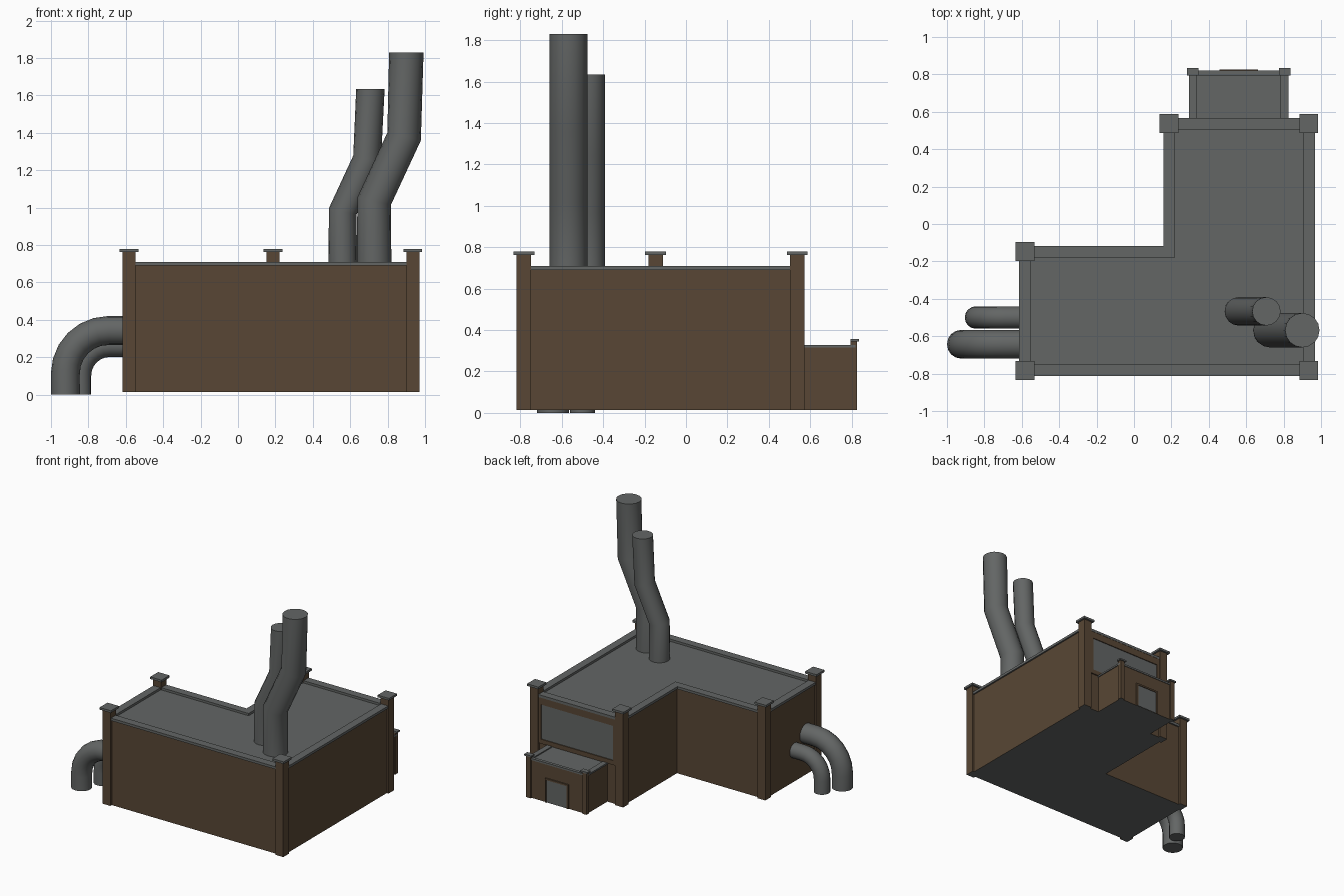
import bpy, bmesh, math
from mathutils import Vector

if "Cube" in bpy.data.objects:
    bpy.data.objects.remove(bpy.data.objects["Cube"])


def material(name, rgb):
    m = bpy.data.materials.new(name)
    m.diffuse_color = (*rgb, 1)
    m.use_nodes = True
    m.node_tree.nodes["Principled BSDF"].inputs["Base Color"].default_value = m.diffuse_color
    return m


BROWN = material("brown_wall", (0.098, 0.062, 0.035))
GREY = material("grey_metal", (0.125, 0.132, 0.130))


def finish(name, bm, mats):
    bmesh.ops.recalc_face_normals(bm, faces=bm.faces)
    me = bpy.data.meshes.new(name)
    # faces pointing straight up or down take the last material (roof, underside)
    for f in bm.faces:
        f.normal_update()
        f.material_index = len(mats) - 1 if abs(f.normal.z) > 0.9 else 0
    bm.to_mesh(me)
    bm.free()
    for m in mats:
        me.materials.append(m)
    ob = bpy.data.objects.new(name, me)
    bpy.context.collection.objects.link(ob)
    return ob


def box(name, x0, x1, y0, y1, z0, z1, *mats):
    bm = bmesh.new()
    bmesh.ops.create_cube(bm, size=1)
    for v in bm.verts:
        v.co = ((x0 + x1) / 2 + v.co.x * (x1 - x0), (y0 + y1) / 2 + v.co.y * (y1 - y0),
                (z0 + z1) / 2 + v.co.z * (z1 - z0))
    return finish(name, bm, mats)


def ring(name, outer, inner, lo, hi, mat, upright=False):
    """Flat frame between two outlines, extruded along z (or y when upright)."""
    bm = bmesh.new()
    place = (lambda p, h: (p[0], h, p[1])) if upright else (lambda p, h: (p[0], p[1], h))
    loops = [[bm.verts.new(place(p, h)) for p in pts]
             for pts, h in ((outer, lo), (outer, hi), (inner, hi), (inner, lo))]
    n = len(outer)
    for k in range(4):
        a, b = loops[k], loops[(k + 1) % 4]
        for i in range(n):
            j = (i + 1) % n
            bm.faces.new((a[i], a[j], b[j], b[i]))
    return finish(name, bm, [mat])


def rect(x0, x1, z0, z1):
    return [(x0, z0), (x1, z0), (x1, z1), (x0, z1)]


def tube(name, y, path, r, sides=16):
    """Round pipe following a path in the xz plane."""
    bm = bmesh.new()
    pts = [Vector(p) for p in path]
    rings = []
    for i, p in enumerate(pts):
        t = Vector((0, 0))
        if i > 0:
            t += (p - pts[i - 1]).normalized()
        if i < len(pts) - 1:
            t += (pts[i + 1] - p).normalized()
        if i in (0, len(pts) - 1) and abs(t.y) > 0.9:
            t = Vector((0, t.y))  # level ends
        t.normalize()
        n = Vector((t.y, -t.x))
        rings.append([])
        for k in range(sides):
            a = math.tau * k / sides
            c, s = r * math.cos(a), r * math.sin(a)
            rings[-1].append(bm.verts.new((p.x + n.x * c, y + s, p.y + n.y * c)))
    for a, b in zip(rings, rings[1:]):
        for k in range(sides):
            j = (k + 1) % sides
            bm.faces.new((a[k], a[j], b[j], b[k]))
    bm.faces.new(rings[0])
    bm.faces.new(rings[-1])
    ob = finish(name, bm, [GREY])
    bpy.ops.object.select_all(action='DESELECT')
    ob.select_set(True)
    bpy.context.view_layer.objects.active = ob
    bpy.ops.object.shade_smooth_by_angle(angle=math.radians(35))
    return ob


def plan(d):
    """L-shaped building outline, inset by d."""
    return [(-0.615 + d, -0.812 + d), (0.967 - d, -0.812 + d), (0.967 - d, 0.567 - d),
            (0.157 + d, 0.567 - d), (0.157 + d, -0.117 - d), (-0.615 + d, -0.117 - d)]


# main L-shaped block: brown walls, grey roof and underside
bm = bmesh.new()
base = bm.faces.new([bm.verts.new((x, y, 0.015)) for x, y in plan(0.012)])
up = bmesh.ops.extrude_face_region(bm, geom=[base], use_keep_orig=True)["geom"]
for v in up:
    if isinstance(v, bmesh.types.BMVert):
        v.co.z = 0.692
finish("main_block", bm, [BROWN, GREY])
ring("roof_coping", plan(0), plan(0.062), 0.69, 0.71, GREY)

# corner pillars with caps
for i, (x, y) in enumerate([(-0.583, -0.783), (0.935, -0.783), (0.935, 0.537),
                            (0.187, 0.537), (-0.583, -0.147)]):
    box(f"pillar_{i}", x - 0.035, x + 0.035, y - 0.035, y + 0.035, 0.015, 0.766, BROWN, GREY)
    box(f"pillar_cap_{i}", x - 0.05, x + 0.05, y - 0.05, y + 0.05, 0.763, 0.78, GREY)

# large window above the porch
ring("window_frame", rect(0.222, 0.90, 0.325, 0.69), rect(0.245, 0.877, 0.36, 0.635),
     0.553, 0.565, BROWN, True)
box("window", 0.245, 0.877, 0.55, 0.558, 0.36, 0.635, GREY)

# porch
box("porch", 0.302, 0.818, 0.54, 0.815, 0.015, 0.32, BROWN, GREY)
box("porch_coping_back", 0.297, 0.823, 0.795, 0.82, 0.316, 0.33, GREY)
for side in (-1, 1):
    def cx(a, b):
        return sorted((0.56 + side * a, 0.56 + side * b))
    box("porch_coping_side", *cx(0.223, 0.265), 0.555, 0.82, 0.316, 0.329, GREY)
    box("porch_pillar", *cx(0.228, 0.265), 0.795, 0.827, 0.015, 0.347, BROWN, GREY)
    box("porch_pillar_cap", *cx(0.215, 0.277), 0.795, 0.835, 0.345, 0.357, GREY)

# door
box("door", 0.47, 0.65, 0.812, 0.819, 0.016, 0.195, GREY)
box("door_lintel", 0.458, 0.662, 0.812, 0.825, 0.195, 0.208, BROWN)
for x in (0.458, 0.65):
    box("door_jamb", x, x + 0.012, 0.812, 0.825, 0.015, 0.195, BROWN)

# bent chimneys
tube("large_chimney", -0.568, [(0.728, 0.68), (0.728, 1.035), (0.888, 1.38), (0.90, 1.83)], 0.092)
tube("small_chimney", -0.467, [(0.56, 0.68), (0.56, 0.98), (0.69, 1.26), (0.708, 1.635)], 0.076)


# side pipes curving down to the ground
def elbow(x, z, arc):
    turn = [(x + arc - arc * math.sin(a), z - arc + arc * math.cos(a))
            for a in (math.pi / 2 * k / 6 for k in range(7))]
    return [(-0.58, z)] + turn + [(x, 0)]


tube("large_side_pipe", -0.643, elbow(-0.923, 0.343, 0.23), 0.077)
tube("small_side_pipe", -0.5, elbow(-0.845, 0.262, 0.16), 0.06)
